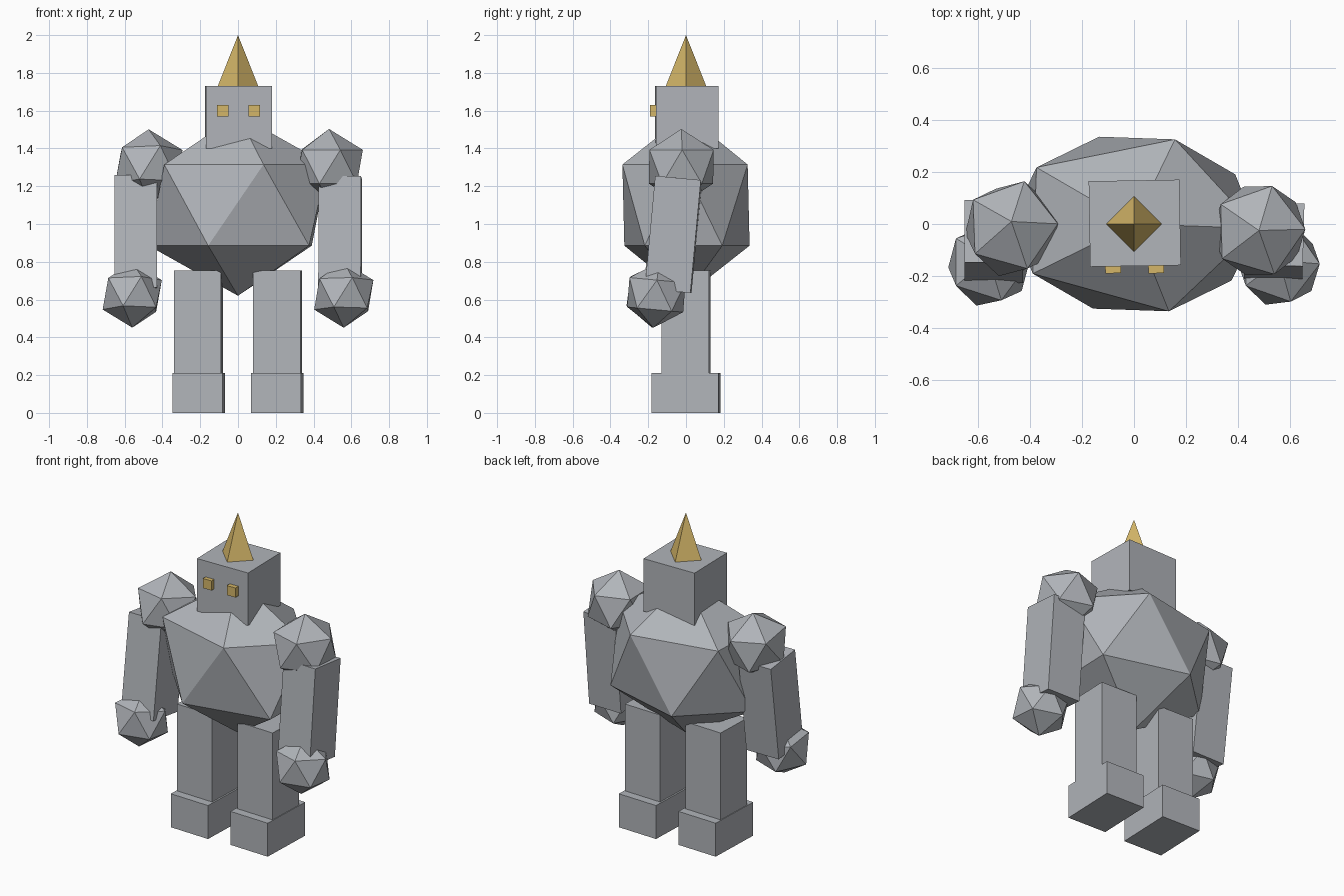
import bpy
from math import radians

default = bpy.data.objects.get("Cube")
if default:
    bpy.data.objects.remove(default, do_unlink=True)


def material(name, colour):
    mat = bpy.data.materials.new(name)
    mat.use_nodes = True
    mat.diffuse_color = colour
    mat.node_tree.nodes["Principled BSDF"].inputs["Base Color"].default_value = colour
    return mat


stone = material("stone grey", (0.44, 0.46, 0.49, 1))
gold = material("gold", (0.66, 0.47, 0.14, 1))


def finish(name, mat, size, turn):
    """Name, scale, tilt (degrees) and colour the newest primitive."""
    obj = bpy.context.object
    obj.name = name
    obj.scale = size
    obj.rotation_euler = [radians(a) for a in turn]
    obj.data.materials.append(mat)
    return obj


def box(name, centre, size, turn=(0, 0, 0), mat=stone):
    bpy.ops.mesh.primitive_cube_add(size=1, location=centre)
    return finish(name, mat, size, turn)


def boulder(name, centre, radii, turn=(0, 0, 0)):
    bpy.ops.mesh.primitive_ico_sphere_add(subdivisions=1, radius=1, location=centre)
    return finish(name, stone, radii, turn)


# Torso and head
boulder("torso", (0, 0, 1.1), (0.53, 0.39, 0.48), (0, 0, -2))
box("head", (0.003, 0.003, 1.565), (0.35, 0.33, 0.33), (0, 0, 1))

# Spike on the crown
bpy.ops.mesh.primitive_cone_add(vertices=4, radius1=0.107, depth=0.27,
                                location=(0, 0, 1.865))
finish("head_spike", gold, (1, 1, 1), (0, 0, 0))

for side, s in (("left", 1), ("right", -1)):
    # Eyes
    box(side + "_eye", (s * 0.083 + 0.002, -0.17, 1.6), (0.06, 0.04, 0.06),
        (0, 0, 1), gold)

    # Legs
    box(side + "_leg", (s * 0.21, 0, 0.465), (0.25, 0.25, 0.58), (0, 0, -2))
    box(side + "_foot", (s * 0.207, 0, 0.105), (0.265, 0.355, 0.21), (0, 0, -2))

# Arms, each swung forward by its own angle
for side, s, swing, twist in (("left", 1, -5.3, -1.5), ("right", -1, -7.6, 0)):
    tilt = (swing, 0, twist)
    box(side + "_arm", (s * 0.541, -0.067, 0.945), (0.225, 0.243, 0.6), tilt)
    boulder(side + "_hand", (s * 0.56, -0.157, 0.625), (0.175,) * 3, tilt)

boulder("left_shoulder", (0.482, -0.025, 1.303), (0.2,) * 3, (0, 0, 1.5))
boulder("right_shoulder", (-0.472, -0.018, 1.303), (0.2,) * 3, (-8, 0, 2))
